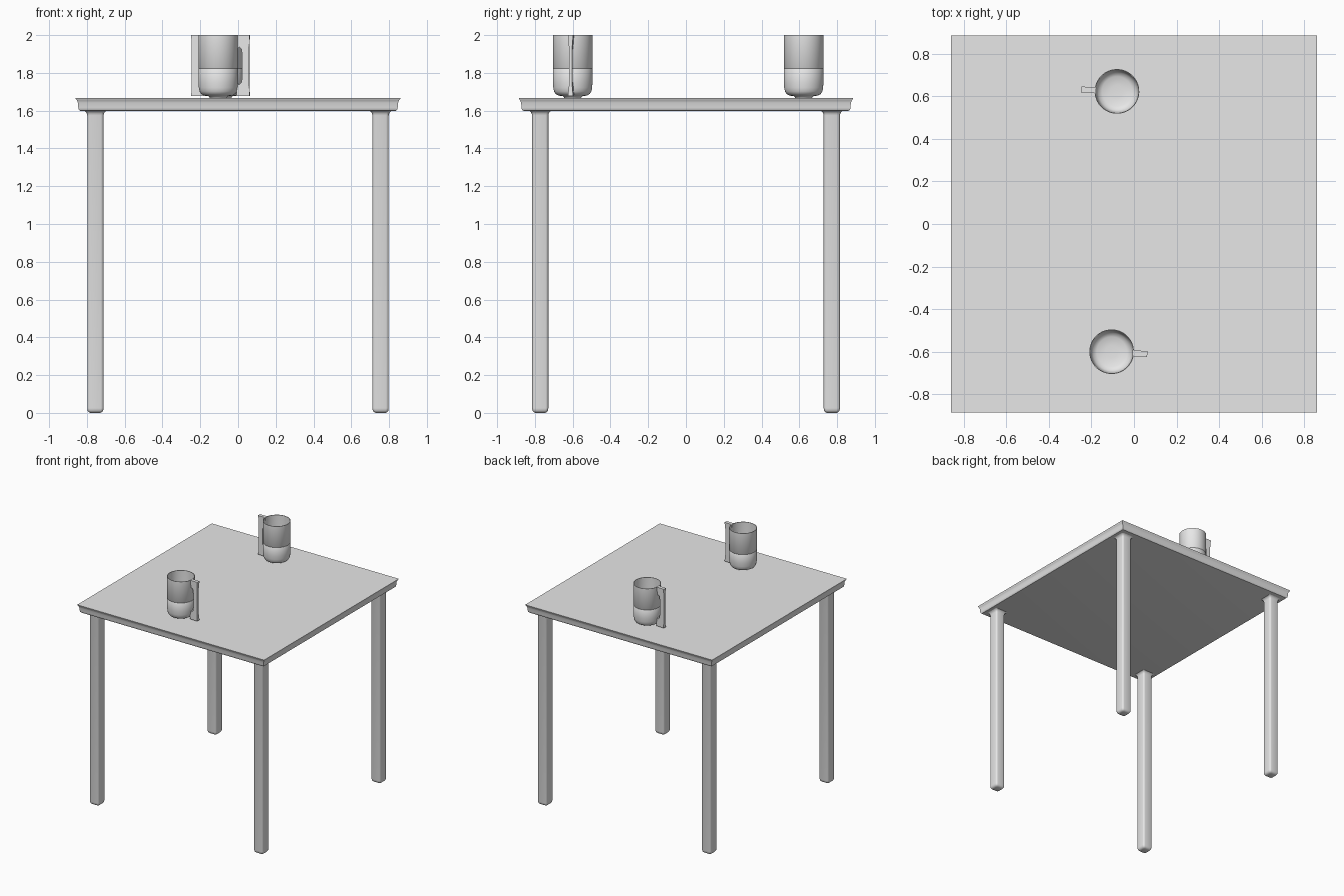
import bpy, bmesh, math
from mathutils import Matrix

if "Cube" in bpy.data.objects:
    bpy.data.objects.remove(bpy.data.objects["Cube"])

grey = bpy.data.materials.new("plain_grey")
grey.diffuse_color = (0.8, 0.8, 0.8, 1)
grey.use_nodes = True
grey.node_tree.nodes["Principled BSDF"].inputs["Base Color"].default_value = grey.diffuse_color


def finish(name, bm, angle=35):
    bmesh.ops.recalc_face_normals(bm, faces=bm.faces)
    mesh = bpy.data.meshes.new(name)
    bm.to_mesh(mesh)
    bm.free()
    mesh.materials.append(grey)
    obj = bpy.data.objects.new(name, mesh)
    bpy.context.collection.objects.link(obj)
    bpy.ops.object.select_all(action='DESELECT')
    obj.select_set(True)
    bpy.context.view_layer.objects.active = obj
    bpy.ops.object.shade_smooth_by_angle(angle=math.radians(angle))
    return obj


def loft(name, rings, angle=35):
    """Skin a stack of equal-length point rings and cap both ends."""
    bm = bmesh.new()
    loops = [[bm.verts.new(p) for p in ring] for ring in rings]
    n = len(loops[0])
    for a, b in zip(loops, loops[1:]):
        for i in range(n):
            j = (i + 1) % n
            bm.faces.new((a[i], a[j], b[j], b[i]))
    bm.faces.new(loops[0])
    bm.faces.new(loops[-1])
    return finish(name, bm, angle)


def rectangle(hx, hy, z):
    return [(-hx, -hy, z), (hx, -hy, z), (hx, hy, z), (-hx, hy, z)]


def rounded_square(cx, cy, half, z, radius, steps=3):
    ring = []
    for k in range(4):
        sx, sy = ((1, 1), (-1, 1), (-1, -1), (1, -1))[k]
        for s in range(steps + 1):
            t = math.pi / 2 * (k + s / steps)
            ring.append((cx + sx * (half - radius) + radius * math.cos(t),
                         cy + sy * (half - radius) + radius * math.sin(t), z))
    return ring


# Table top with a moulded, overhanging lip
edge = [(0.034, 1.598), (0.022, 1.600), (0.016, 1.607), (0.014, 1.617),
        (0.012, 1.642), (0.008, 1.653), (0.001, 1.663), (0.0, 1.667)]
loft("table_top", [rectangle(0.86 - d, 0.885 - d, z) for d, z in edge])

# Four legs with rounded feet and flared tops
leg_profile = [(0.026, 0.0), (0.035, 0.004), (0.041, 0.012), (0.043, 0.025),
               (0.043, 1.575), (0.046, 1.587), (0.052, 1.595), (0.06, 1.60)]
for sx, xname in ((-1, "left"), (1, "right")):
    for sy, yname in ((-1, "front"), (1, "back")):
        loft(f"{yname}_{xname}_leg",
             [rounded_square(sx * 0.755, sy * 0.772, h, z, 0.014)
              for h, z in leg_profile])

# Mug body: outside from base to rim, then down the inside
mug_profile = [(0.045, 1.668), (0.05, 1.676), (0.075, 1.68), (0.09, 1.688),
               (0.099, 1.702), (0.103, 1.722), (0.105, 1.75), (0.105, 1.821),
               (0.1035, 1.823), (0.105, 1.825), (0.105, 2.0),
               (0.101, 2.0), (0.101, 1.75), (0.097, 1.715), (0.088, 1.696),
               (0.07, 1.687), (0.03, 1.683)]
# Handle outline, open towards the mug wall
handle_outline = [(0.098, 1.677), (0.168, 1.677), (0.165, 1.73), (0.165, 1.94),
                  (0.168, 2.0), (0.098, 2.0), (0.098, 1.925), (0.112, 1.937),
                  (0.124, 1.925), (0.128, 1.89), (0.128, 1.78),
                  (0.124, 1.75), (0.112, 1.737), (0.098, 1.75)]


def mug(name, x, y, turn):
    place = Matrix.Translation((x, y, 0)) @ Matrix.Rotation(math.radians(turn), 4, 'Z')
    n = 40
    body = loft(name + "_body",
                [[(r * math.cos(i * math.tau / n), r * math.sin(i * math.tau / n), z)
                  for i in range(n)] for r, z in mug_profile], 50)
    body.matrix_world = place
    # Handle is thicker at its top and bottom ends
    sides = []
    for s in (-1, 1):
        sides.append([(px, s * (0.014 if z < 1.7 or z > 1.98 else 0.009), z)
                      for px, z in handle_outline])
    handle = loft(name + "_handle", sides)
    handle.matrix_world = place


mug("front_mug", -0.105, -0.6, -4)
mug("back_mug", -0.08, 0.623, 177)
